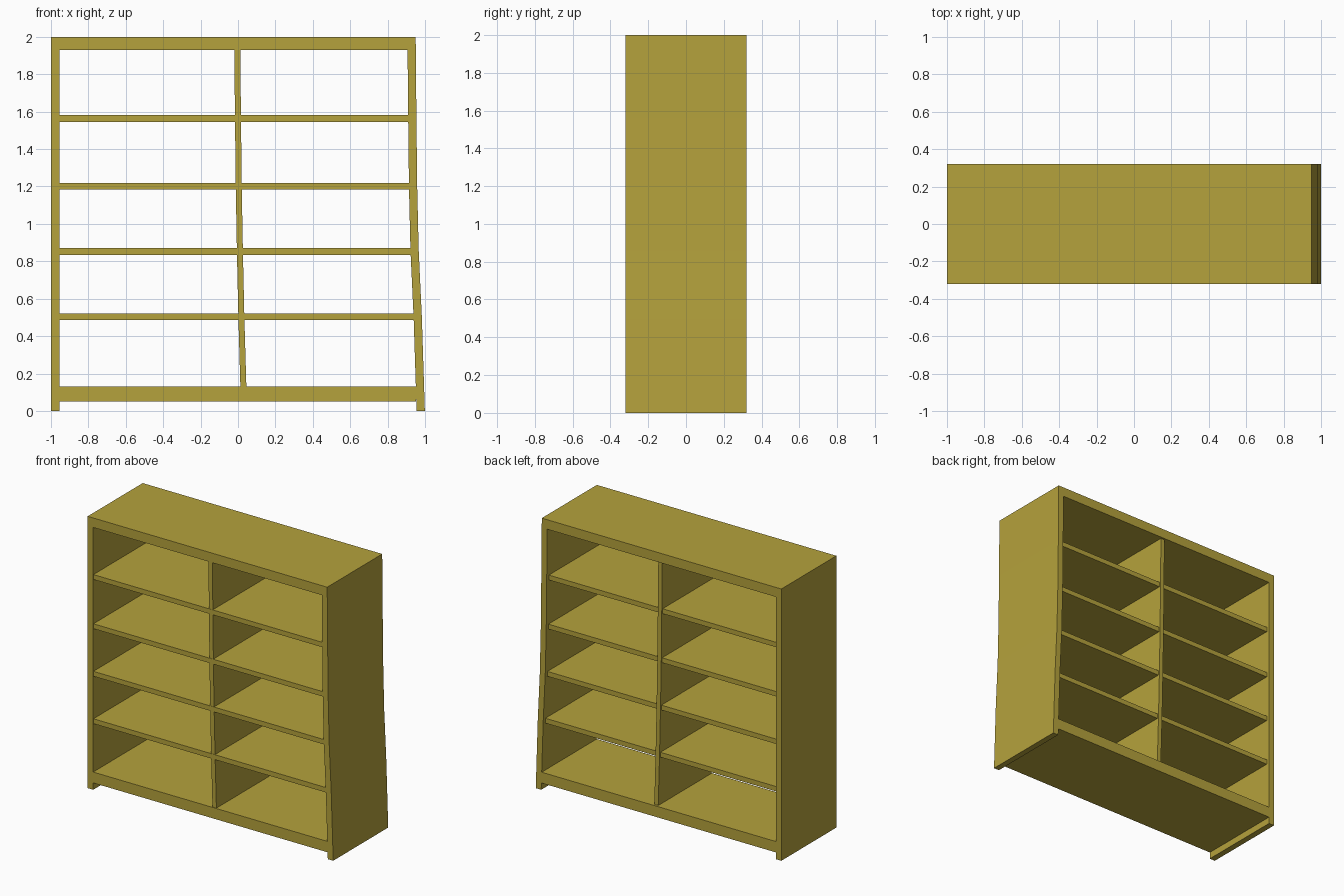
import bpy, bmesh

if "Cube" in bpy.data.objects:
    bpy.data.objects.remove(bpy.data.objects["Cube"])

wood = bpy.data.materials.new("olive_wood")
wood.diffuse_color = (0.46, 0.36, 0.045, 1)
wood.use_nodes = True
wood.node_tree.nodes["Principled BSDF"].inputs["Base Color"].default_value = wood.diffuse_color


def prism(name, profile, y0, y1):
    """Extrude an (x, z) outline from y0 to y1."""
    bm = bmesh.new()
    face = bm.faces.new([bm.verts.new((x, y0, z)) for x, z in profile])
    ext = bmesh.ops.extrude_face_region(bm, geom=[face])
    for v in ext["geom"]:
        if isinstance(v, bmesh.types.BMVert):
            v.co.y = y1
    bmesh.ops.recalc_face_normals(bm, faces=bm.faces)
    me = bpy.data.meshes.new(name)
    bm.to_mesh(me)
    bm.free()
    me.materials.append(wood)
    ob = bpy.data.objects.new(name, me)
    bpy.context.collection.objects.link(ob)
    return ob


def upright(name, path, width, y0, y1):
    """Bent board: path gives the (x, z) of its left edge, bottom to top."""
    right = [(x + width, z) for x, z in reversed(path)]
    return prism(name, path + right, y0, y1)


def board(name, x0, x1, z0, z1, y0, y1, slant=0.0):
    """Horizontal board; slant shifts the upper right corner in x."""
    return prism(name, [(x0, z0), (x1, z0), (x1 + slant, z1), (x0, z1)], y0, y1)


F, B = -0.32, 0.32

# straight left side and gently bowed, leaning right side
upright("left_side", [(-1.0, 0.0), (-1.0, 2.0)], 0.045, F, B)
upright("right_side", [(0.955, 0.0), (0.939, 0.5), (0.922, 0.86),
                       (0.914, 1.2), (0.91, 1.56), (0.906, 2.0)], 0.044, F, B)

# top and base
board("top_panel", -0.956, 0.909, 1.93, 2.0, F, B, -0.002)
board("base_panel", -0.956, 0.953, 0.05, 0.13, F, B, -0.001)

# leaning centre divider
upright("centre_divider", [(0.013, 0.12), (0.002, 0.5), (-0.006, 0.86),
                           (-0.012, 1.2), (-0.016, 1.56), (-0.02, 1.935)],
        0.032, -0.315, 0.305)

# shelves, set in a little from the back
for i, (z, x1) in enumerate([(0.485, 0.942), (0.834, 0.926),
                             (1.184, 0.918), (1.546, 0.913)]):
    board(f"shelf_{i + 1}", -0.957, x1, z, z + 0.036, -0.317, 0.295)
